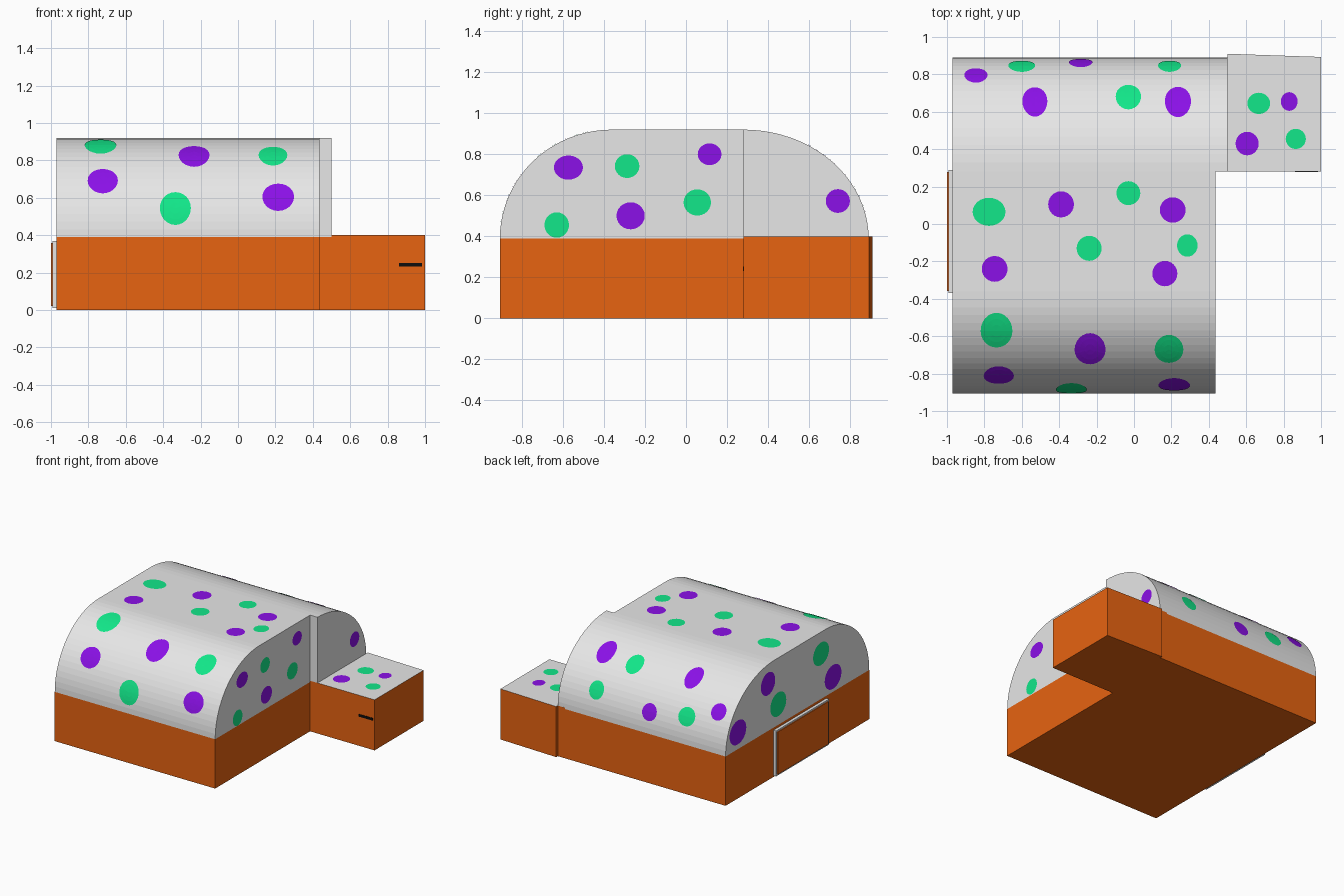
import bpy, bmesh, math
from mathutils import Vector

if "Cube" in bpy.data.objects:
    bpy.data.objects.remove(bpy.data.objects["Cube"])


def material(name, rgb):
    m = bpy.data.materials.new(name)
    m.diffuse_color = (*rgb, 1)
    m.use_nodes = True
    m.node_tree.nodes["Principled BSDF"].inputs["Base Color"].default_value = m.diffuse_color
    return m


GREY = material("pale grey", (0.8, 0.8, 0.8))
ORANGE = material("orange", (0.88, 0.138, 0.006))
GREEN = material("green", (0.007, 0.92, 0.29))
PURPLE = material("purple", (0.29, 0.006, 0.9))
BLACK = material("black", (0.004, 0.004, 0.004))


def finish(bm, name, mats, normals=True):
    if normals:
        bmesh.ops.recalc_face_normals(bm, faces=bm.faces)
    me = bpy.data.meshes.new(name)
    bm.to_mesh(me)
    bm.free()
    for m in mats:
        me.materials.append(m)
    ob = bpy.data.objects.new(name, me)
    bpy.context.collection.objects.link(ob)
    return ob


def prism(name, pts, lo, hi, axis, mats, top_mat=0):
    """Extrude an outline along x (y,z points) or z (x,y points)."""
    bm = bmesh.new()
    place = (lambda p: (lo, *p)) if axis == "x" else (lambda p: (*p, lo))
    face = bm.faces.new([bm.verts.new(place(p)) for p in pts])
    ext = bmesh.ops.extrude_face_region(bm, geom=[face])
    vs = [g for g in ext["geom"] if isinstance(g, bmesh.types.BMVert)]
    d = hi - lo
    bmesh.ops.translate(bm, verts=vs, vec=(d, 0, 0) if axis == "x" else (0, 0, d))
    bmesh.ops.recalc_face_normals(bm, faces=bm.faces)
    for f in bm.faces:
        if f.normal.z > 0.9:
            f.material_index = top_mat
    return finish(bm, name, mats)


def rect(a, b, c, d):
    return [(a, c), (b, c), (b, d), (a, d)]


# Roof outline: two quarter ellipses joined by a flat top
ZB, ZT = 0.39, 0.92
N = 20


def arc(cy, a, t0, t1):
    ts = [t0 + (t1 - t0) * i / N for i in range(N + 1)]
    return [(cy + a * math.cos(t), ZB + (ZT - ZB) * math.sin(t)) for t in ts]


front_arc = arc(-0.36, 0.547, math.pi, math.pi / 2)
back_arc = arc(0.28, 0.61, math.pi / 2, 0)
profile = front_arc + back_arc

# Orange base, roof, and the short roof extension over the annex
prism("base", rect(-0.97, 0.435, -0.907, 0.89), 0, ZB, "z", [ORANGE])
prism("curved_roof", profile, -0.97, 0.435, "x", [GREY])
prism("roof_extension", back_arc + [(0.28, ZB)], 0.435, 0.5, "x", [GREY])

# Side annex with a grey top and a slightly slanted back wall
prism("annex", [(0.435, 0.28), (1, 0.28), (1, 0.893), (0.5, 0.91), (0.5, 0.89), (0.435, 0.89)],
      0, 0.4, "z", [ORANGE, GREY], 1)

# Door on the left side: grey rim with an orange leaf
prism("door_rim", rect(-0.37, 0.29, 0.01, 0.37), -0.993, -0.97, "x", [GREY])
prism("door_leaf", rect(-0.357, 0.277, 0.022, 0.358), -1.0, -0.993, "x", [ORANGE])

# Dark slot on the annex front
prism("annex_slot", rect(0.86, 0.985, 0.277, 0.281), 0.232, 0.252, "z", [BLACK])


def spots(name, mat, items, surface):
    """Painted ellipses (u, v, ru, rv) laid on surface(u, v) as thin ringed discs."""
    bm = bmesh.new()
    seg, rings = 24, 3
    for u, v, ru, rv in items:
        mid = bm.verts.new(surface(u, v))
        prev = None
        for r in range(1, rings + 1):
            k = r / rings
            ring = [bm.verts.new(surface(u + ru * k * math.cos(2 * math.pi * i / seg),
                                         v + rv * k * math.sin(2 * math.pi * i / seg)))
                    for i in range(seg)]
            for i in range(seg):
                j = (i + 1) % seg
                bm.faces.new([mid, ring[i], ring[j]] if prev is None
                             else [prev[i], ring[i], ring[j], prev[j]])
            prev = ring
    return finish(bm, name, [mat], normals=False)


LIFT = 0.003


def roof_at(x, s):
    """Point at arc length s along the roof outline, lifted off the surface."""
    segs = list(zip(profile, profile[1:]))
    for a, b in segs:
        a, b = Vector(a), Vector(b)
        d = b - a
        if s <= d.length or b == Vector(profile[-1]):
            t = d.normalized()
            p = a + t * s + Vector((-t.y, t.x)) * LIFT
            return (x, p.x, p.y)
        s -= d.length


def arc_length(y):
    s = 0
    for a, b in zip(profile, profile[1:]):
        l = math.dist(a, b)
        if y <= b[0]:
            return s + l * (y - a[0]) / (b[0] - a[0])
        s += l
    return s


def on_roof(items):
    return [(x, arc_length(y), rx, rs) for x, y, rx, rs in items]


# Spots over the roof: x, y, radius across, radius along
spots("roof_green_spots", GREEN, on_roof([
    (-0.735, -0.57, 0.085, 0.1), (0.187, -0.67, 0.077, 0.09), (-0.335, -0.883, 0.083, 0.092),
    (-0.775, 0.065, 0.088, 0.075), (-0.03, 0.165, 0.064, 0.064), (-0.24, -0.13, 0.067, 0.067),
    (0.285, -0.115, 0.055, 0.06), (-0.6, 0.845, 0.072, 0.07), (0.19, 0.845, 0.062, 0.07),
    (-0.03, 0.68, 0.068, 0.082)]), roof_at)
spots("roof_purple_spots", PURPLE, on_roof([
    (-0.235, -0.67, 0.083, 0.1), (-0.723, -0.81, 0.081, 0.08), (0.215, -0.86, 0.085, 0.08),
    (-0.39, 0.105, 0.069, 0.07), (0.207, 0.075, 0.069, 0.068), (-0.745, -0.24, 0.069, 0.069),
    (0.165, -0.265, 0.067, 0.068), (-0.845, 0.795, 0.062, 0.065), (-0.285, 0.862, 0.063, 0.065),
    (-0.53, 0.655, 0.067, 0.095), (0.235, 0.655, 0.07, 0.098)]), roof_at)

# Spots on the right end: y, z, radii
right = lambda y, z: (0.435 + LIFT, y, z)
spots("right_green_spots", GREEN, [
    (-0.287, 0.742, 0.06, 0.058), (0.055, 0.565, 0.067, 0.064), (-0.63, 0.455, 0.06, 0.062)], right)
spots("right_purple_spots", PURPLE, [
    (-0.573, 0.735, 0.071, 0.059), (0.115, 0.8, 0.058, 0.053), (-0.27, 0.5, 0.069, 0.066)], right)
spots("extension_spot", PURPLE, [(0.74, 0.572, 0.059, 0.058)],
      lambda y, z: (0.5 + LIFT, y, z))

# Spots on the left end, mirrored so they face outward
left = lambda y, z: (-0.97 - LIFT, -y, z)
spots("left_green_spots", GREEN, [
    (0.3, 0.75, 0.1, 0.09), (-0.235, 0.555, 0.1, 0.095)], left)
spots("left_purple_spots", PURPLE, [
    (-0.363, 0.765, 0.09, 0.09), (0.45, 0.51, 0.105, 0.095), (-0.74, 0.525, 0.105, 0.095)], left)

# Spots on top of the annex
top = lambda x, y: (x, y, 0.4 + LIFT)
spots("annex_green_spots", GREEN, [
    (0.667, 0.645, 0.061, 0.057), (0.865, 0.455, 0.054, 0.054)], top)
spots("annex_purple_spots", PURPLE, [
    (0.605, 0.43, 0.062, 0.063), (0.83, 0.655, 0.045, 0.05)], top)

# The roof sweeps front to back, so reverse its spots to face outward
for name in ("roof_green_spots", "roof_purple_spots"):
    me = bpy.data.objects[name].data
    if me.polygons[0].normal.z < 0:
        me.flip_normals()
